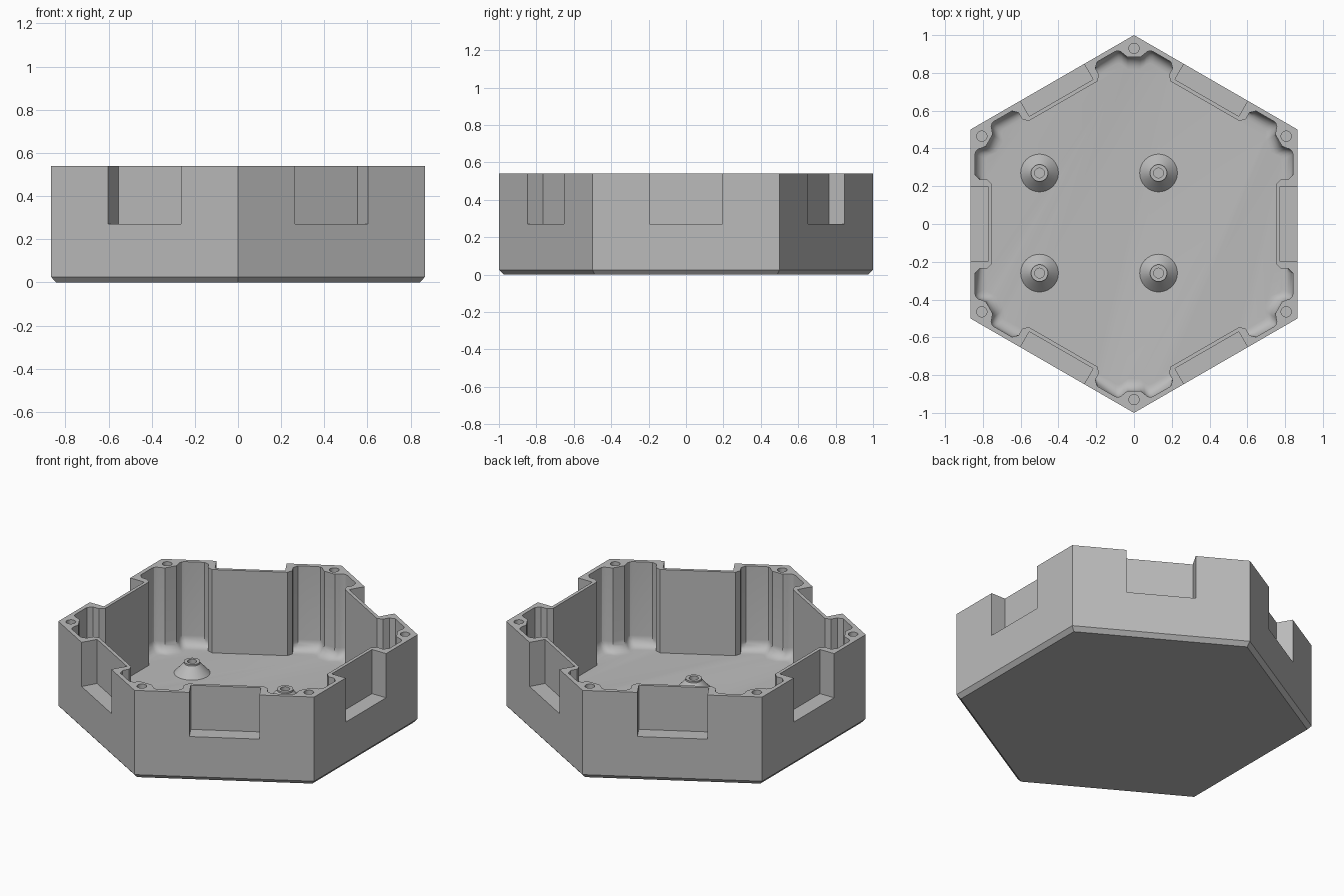
import bpy, bmesh, math
from mathutils import Vector

if "Cube" in bpy.data.objects:
    bpy.data.objects.remove(bpy.data.objects["Cube"])

HEIGHT, FLOOR, WALL = 0.54, 0.03, 0.025
APOTHEM = math.cos(math.pi / 6)

grey = bpy.data.materials.new("light grey plastic")
grey.use_nodes = True
colour = (0.5, 0.5, 0.5, 1)
grey.diffuse_color = colour
grey.node_tree.nodes["Principled BSDF"].inputs["Base Color"].default_value = colour


def stack(name, rings):
    """Closed solid through rings with equal point counts."""
    bm = bmesh.new()
    loops = [[bm.verts.new(p) for p in ring] for ring in rings]
    n = len(loops[0])
    for low, high in zip(loops, loops[1:]):
        for i in range(n):
            j = (i + 1) % n
            bm.faces.new((low[i], low[j], high[j], high[i]))
    bm.faces.new(loops[0][::-1])
    bm.faces.new(loops[-1])
    bmesh.ops.recalc_face_normals(bm, faces=bm.faces)
    mesh = bpy.data.meshes.new(name)
    bm.to_mesh(mesh)
    bm.free()
    mesh.materials.append(grey)
    obj = bpy.data.objects.new(name, mesh)
    bpy.context.collection.objects.link(obj)
    return obj


def circle(x, y, z, r, n=32, turn=0):
    return [(x + r * math.cos(turn + math.tau * i / n),
             y + r * math.sin(turn + math.tau * i / n), z) for i in range(n)]


def on_side(k, u, d, z):
    """Point u along side k and d inward from its outer face."""
    a = k * math.pi / 3
    r = APOTHEM - d
    return (r * math.cos(a) - u * math.sin(a), r * math.sin(a) + u * math.cos(a), z)


def carve(target, cutters):
    for cutter in cutters:
        cutter.hide_render = True
        mod = target.modifiers.new("cut", "BOOLEAN")
        mod.operation, mod.solver, mod.object = "DIFFERENCE", "EXACT", cutter
    bpy.context.view_layer.update()
    graph = bpy.context.evaluated_depsgraph_get()
    mesh = bpy.data.meshes.new_from_object(target.evaluated_get(graph))
    target.modifiers.clear()
    target.data = mesh
    for cutter in cutters:
        bpy.data.objects.remove(cutter)


def smooth(obj):
    bpy.ops.object.select_all(action="DESELECT")
    obj.select_set(True)
    bpy.context.view_layer.objects.active = obj
    bpy.ops.object.shade_smooth_by_angle(angle=math.radians(30))


# Half of one inner side: pocket bulge, thin wall, corner screw post
BULGE = [(0.21, 0.115), (0.235, 0.09), (0.235, 0.05), (0.26, WALL)]
POST = [(0.37, WALL), (0.385, 0.029), (0.397, 0.042), (0.402, 0.059), (0.412, 0.082)]


def cavity_ring(z, fillet):
    half = [(u, max(d, WALL + fillet)) for u, d in BULGE]
    half += [(u - fillet / 2, d + fillet) for u, d in POST]
    side = [(-u, d) for u, d in reversed(half)] + half
    return [on_side(k, u, d, z) for k in range(6) for u, d in side]


# Hexagonal case with a bevelled base
case = stack("hexagonal_case", [circle(0, 0, z, r, 6, math.pi / 6)
                                for z, r in ((0, 0.975), (0.025, 1), (HEIGHT, 1))])

# Cavity with a rounded edge around the floor
R = 0.06
angles = [i * math.pi / 12 for i in range(7)]
rings = [cavity_ring(FLOOR + R * (1 - math.cos(a)), R * (1 - math.sin(a))) for a in angles]
cutters = [stack("cavity_cutter", rings + [cavity_ring(1, 0)])]

# Outer pockets on the six sides and screw holes in the six posts
for k in range(6):
    outline = ((-0.195, -0.1), (0.195, -0.1), (0.195, 0.095), (-0.195, 0.095))
    cutters.append(stack("pocket_cutter", [[on_side(k, u, d, z) for u, d in outline]
                                           for z in (0.27, 1)]))
    a = math.pi / 6 + k * math.pi / 3
    x, y = 0.93 * math.cos(a), 0.93 * math.sin(a)
    cutters.append(stack("hole_cutter", [circle(x, y, z, 0.027) for z in (0.3, 1)]))
carve(case, cutters)
smooth(case)

# Four flared standoffs with screw holes
TOP = FLOOR + 0.07
profile = ((FLOOR - 0.01, 0.1), (FLOOR, 0.1), (TOP - 0.01, 0.045), (TOP, 0.045),
           (TOP, 0.026), (FLOOR + 0.005, 0.026))
for x in (-0.5, 0.13):
    for y in (-0.26, 0.27):
        standoff = stack("standoff", [circle(x, y, z, r) for z, r in profile])
        smooth(standoff)
